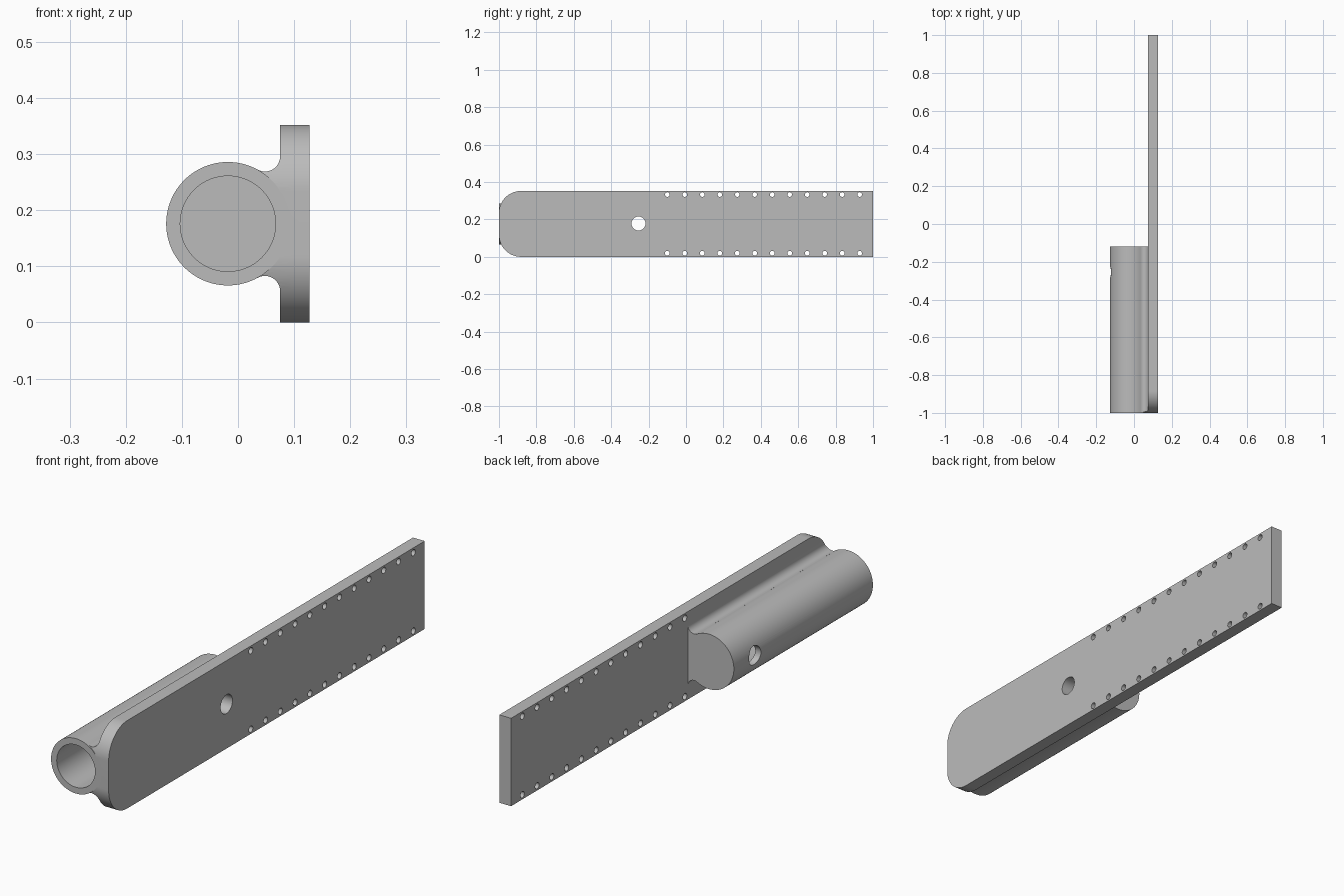
import bpy, bmesh, math
from mathutils import Vector

cube = bpy.data.objects.get("Cube")
if cube:
    bpy.data.objects.remove(cube, do_unlink=True)

metal = bpy.data.materials.new("light_grey")
metal.use_nodes = True
grey = (0.5, 0.5, 0.5, 1)
metal.diffuse_color = grey
metal.node_tree.nodes["Principled BSDF"].inputs["Base Color"].default_value = grey


def arc(cx, cy, r, start, end, n):
    """Points on an arc, angles in radians."""
    return [(cx + r * math.cos(start + (end - start) * i / n),
             cy + r * math.sin(start + (end - start) * i / n)) for i in range(n + 1)]


def prisms(name, profiles, axis, lo, hi):
    """One object of closed profiles extruded along x (profile y,z) or y (profile x,z)."""
    bm = bmesh.new()
    for profile in profiles:
        pts = [(lo, a, b) if axis == "x" else (a, lo, b) for a, b in profile]
        face = bm.faces.new([bm.verts.new(p) for p in pts])
        out = bmesh.ops.extrude_face_region(bm, geom=[face])["geom"]
        move = Vector((hi - lo, 0, 0)) if axis == "x" else Vector((0, hi - lo, 0))
        bmesh.ops.translate(bm, vec=move, verts=[g for g in out if isinstance(g, bmesh.types.BMVert)])
    bmesh.ops.recalc_face_normals(bm, faces=bm.faces)
    mesh = bpy.data.meshes.new(name)
    bm.to_mesh(mesh)
    bm.free()
    mesh.materials.append(metal)
    obj = bpy.data.objects.new(name, mesh)
    bpy.context.collection.objects.link(obj)
    return obj


def combine(target, other, operation):
    """Apply a boolean and discard the second object."""
    mod = target.modifiers.new(operation.lower(), "BOOLEAN")
    mod.operation, mod.solver, mod.object = operation, "EXACT", other
    bpy.context.view_layer.objects.active = target
    bpy.ops.object.modifier_apply(modifier=mod.name)
    bpy.data.objects.remove(other, do_unlink=True)


def circle(cx, cy, r, n):
    return arc(cx, cy, r, 0, math.tau, n)[:-1]


HEIGHT, MID = 0.352, 0.176
PLATE_IN, PLATE_OUT = 0.075, 0.127
TUBE_X, TUBE_R, BORE_R, TUBE_END = -0.018, 0.11, 0.085, -0.12
CORNER, FILLET = 0.118, 0.027

# Side outline of the plate, rounded at the front end
outline = ([(1, 0), (1, HEIGHT)]
           + arc(-1 + CORNER, HEIGHT - CORNER, CORNER, math.pi / 2, math.pi, 24)
           + arc(-1 + CORNER, CORNER, CORNER, math.pi, 1.5 * math.pi, 24))
bracket = prisms("plate_with_socket", [outline], "x", PLATE_IN, PLATE_OUT)

# Web blending the tube into the plate with concave fillets
fx = PLATE_IN - FILLET
dz = math.sqrt((TUBE_R + FILLET) ** 2 - (fx - TUBE_X) ** 2)
touch = math.atan2(-dz, TUBE_X - fx)
upper = arc(fx, MID + dz, FILLET, touch, 0, 16)
lower = [(x, 2 * MID - z) for x, z in reversed(upper)]
back = PLATE_IN + 0.02
section = [(TUBE_X, MID)] + upper + [(back, MID + dz), (back, MID - dz)] + lower
web = prisms("web", [section], "y", -1.05, TUBE_END)
combine(web, prisms("web_trim", [outline], "x", -0.3, 0.3), "INTERSECT")

# Round tube
tube = prisms("tube", [circle(TUBE_X, MID, TUBE_R, 96)], "y", -1, TUBE_END)
combine(tube, web, "UNION")
combine(bracket, tube, "UNION")

# Blind bore, cross pin hole and the two rows of small holes
combine(bracket, prisms("bore", [circle(TUBE_X, MID, BORE_R, 96)], "y", -1.1, TUBE_END - 0.025),
        "DIFFERENCE")
holes = [circle(-0.254, MID + 0.002, 0.0375, 48)]
for i in range(12):
    for z in (0.019, HEIGHT - 0.019):
        holes.append(circle(-0.1 + 0.0935 * i, z, 0.0125, 24))
combine(bracket, prisms("holes", holes, "x", -0.3, 0.3), "DIFFERENCE")

bpy.ops.object.select_all(action="DESELECT")
bracket.select_set(True)
bpy.context.view_layer.objects.active = bracket
bpy.ops.object.shade_smooth_by_angle(angle=math.radians(30))
